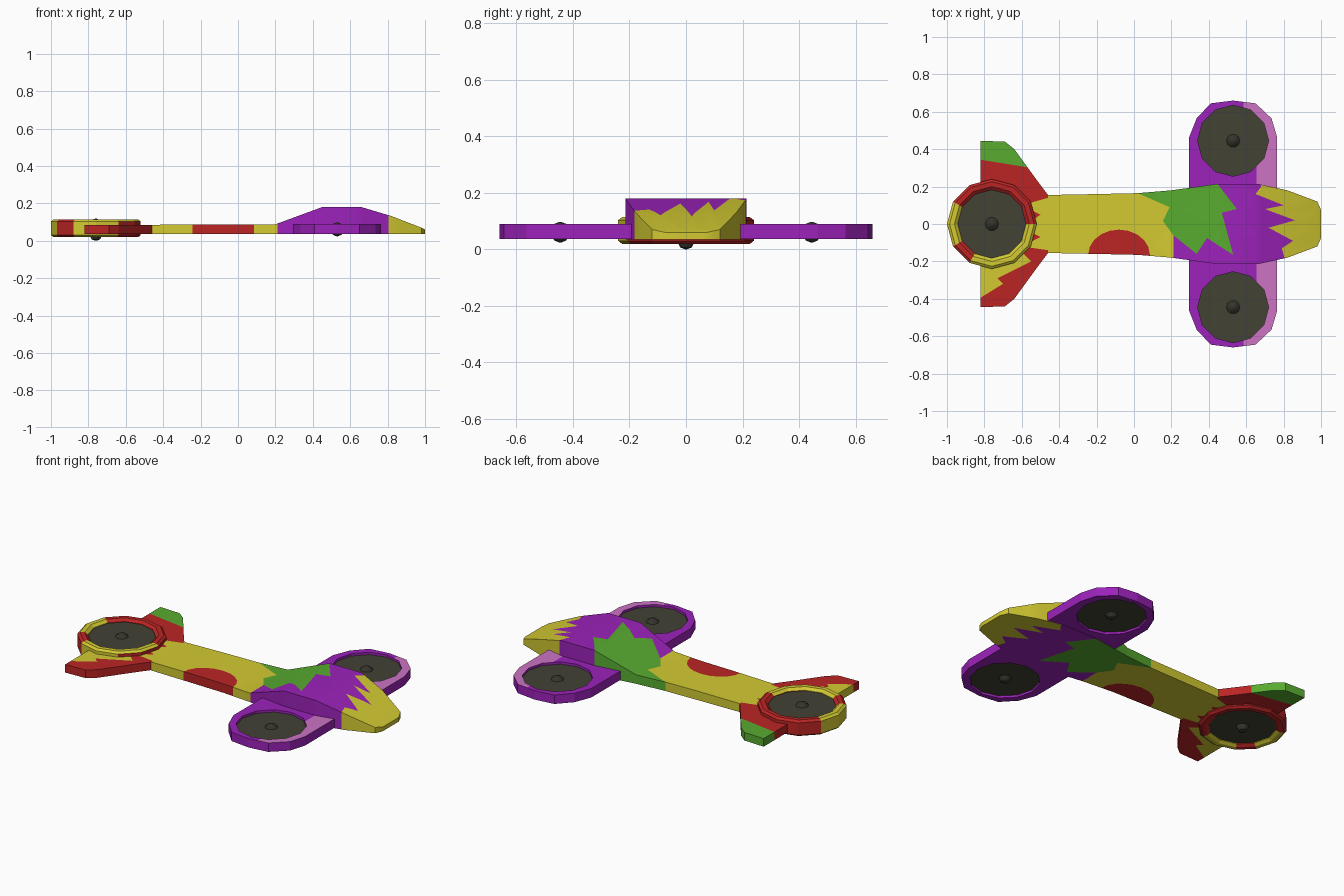
import bpy, bmesh, math
from mathutils import Vector
from mathutils.geometry import tessellate_polygon

if "Cube" in bpy.data.objects:
    bpy.data.objects.remove(bpy.data.objects["Cube"])

COLOURS = {
    "yellow": (.65, .59, .032), "red": (.50, .018, .018), "green": (.098, .41, .03),
    "purple": (.332, .016, .491), "pink": (.604, .174, .552),
    "fan_grey": (.054, .054, .036), "hub_grey": (.034, .033, .024),
}
MATS = {}
for n, c in COLOURS.items():
    MATS[n] = bpy.data.materials.new(n)
    MATS[n].diffuse_color = (*c, 1)
INDEX = {n: i for i, n in enumerate(COLOURS)}


def finish(name, bm, colour_of, smooth=False):
    """Colour faces by a rule and make the object."""
    bmesh.ops.recalc_face_normals(bm, faces=bm.faces)
    bm.normal_update()
    for f in bm.faces:
        f.material_index = INDEX[colour_of(f.calc_center_median(), f.normal)]
    me = bpy.data.meshes.new(name)
    bm.to_mesh(me)
    bm.free()
    for m in MATS.values():
        me.materials.append(m)
    ob = bpy.data.objects.new(name, me)
    bpy.context.collection.objects.link(ob)
    if smooth:
        bpy.ops.object.select_all(action='DESELECT')
        ob.select_set(True)
        bpy.context.view_layer.objects.active = ob
        bpy.ops.object.shade_smooth_by_angle(angle=math.radians(30))


def inside(p, poly):
    hit = False
    for (ax, ay), (bx, by) in zip(poly, poly[1:] + poly[:1]):
        if (ay > p.y) != (by > p.y) and p.x < ax + (p.y - ay) * (bx - ax) / (by - ay):
            hit = not hit
    return hit


def paint(bm, base, patches):
    """Cut the mesh along every patch outline; return the colour rule."""
    for poly, _ in patches:
        for a, b in zip(poly, poly[1:] + poly[:1]):
            bmesh.ops.bisect_plane(bm, geom=bm.verts[:] + bm.edges[:] + bm.faces[:], dist=1e-5,
                                   plane_co=(*a, 0), plane_no=(b[1] - a[1], a[0] - b[0], 0))

    def rule(c, n):
        col = base
        for poly, name in patches:
            if inside(c, poly):
                col = name
        return col
    return rule


def plate(loops, z0, z1):
    """Flat plate from an outline and optional holes."""
    bm = bmesh.new()
    flat = [p for l in loops for p in l]
    lo = [bm.verts.new((x, y, z0)) for x, y in flat]
    hi = [bm.verts.new((x, y, z1)) for x, y in flat]
    for t in tessellate_polygon([[Vector((x, y, 0)) for x, y in l] for l in loops]):
        bm.faces.new([lo[i] for i in t])
        bm.faces.new([hi[i] for i in t])
    s = 0
    for l in loops:
        for i in range(len(l)):
            a, b = s + i, s + (i + 1) % len(l)
            bm.faces.new((lo[a], lo[b], hi[b], hi[a]))
        s += len(l)
    return bm


def circle(x, y, r, n=12):
    return [(x + r * math.cos(i * math.tau / n), y + r * math.sin(i * math.tau / n)) for i in range(n)]


def lathe(x, y, profile, n=12, closed=True):
    """Revolve an (r, z) profile round a vertical axis."""
    bm = bmesh.new()
    rows = []
    for r, z in profile:
        rows.append([bm.verts.new((px, py, z)) for px, py in circle(x, y, r, n)])
    for a, b in zip(rows, rows[1:] + (rows[:1] if closed else [])):
        for i in range(n):
            j = (i + 1) % n
            bm.faces.new((a[i], a[j], b[j], b[i]))
    if not closed:
        bm.faces.new(rows[0])
        bm.faces.new(rows[-1])
    return bm


def fan(name, x, y, r, z0, z1, h0, h1):
    """Fan disc with a rounded hub through it."""
    finish(name + "_disc", plate([circle(x, y, r)], z0, z1), lambda c, n: "fan_grey")
    hub = [(.004, h0), (.022, h0 + .007), (.036, z0), (.036, z1), (.022, h1 - .007), (.004, h1)]
    finish(name + "_hub", lathe(x, y, hub, 10, False), lambda c, n: "hub_grey", True)


# fuselage: box sections lofted along x (x, half width, top height)
STATIONS = [(-.46, .155, .085), (-.2, .16, .088), (.02, .165, .088), (.2, .18, .088),
            (.45, .215, .18), (.66, .215, .18), (.82, .18, .132), (.98, .12, .07), (1, .075, .06)]
bm = bmesh.new()
rings = [[bm.verts.new(p) for p in ((x, -w, .035), (x, w, .035), (x, w, t), (x, -w, t))]
         for x, w, t in STATIONS]
for a, b in zip(rings, rings[1:]):
    for i in range(4):
        j = (i + 1) % 4
        bm.faces.new((a[i], a[j], b[j], b[i]))
bm.faces.new(rings[0])
bm.faces.new(rings[-1])
purple = [(.21, -.3), (1.1, -.3), (1.1, .3), (.21, .3)]
green = [(.45, .3), (.45, .21), (.55, .08), (.47, .06), (.53, -.165), (.39, -.075), (.335, -.16),
         (.21, -.06), (.155, .015), (.19, .09), (.02, .165), (.02, .3)]
nose = [(.68, .3), (.68, .2), (.65, .16), (.80, .10), (.70, .08), (.86, .02), (.72, -.02),
        (.85, -.09), (.79, -.13), (.84, -.3), (1.1, -.3), (1.1, .3)]
spot = [(-.08 + .165 * math.cos(a), -.165 + .135 * math.sin(a))
        for a in (i * math.pi / 10 for i in range(11))] + [(-.245, -.3), (.085, -.3)]
rule = paint(bm, "yellow", [(purple, "purple"), (green, "green"), (nose, "yellow"), (spot, "red")])
finish("fuselage", bm, rule, True)

# tail fins, one each side, meeting on the centre line
tail_yellow = [(-.4, .14), (-.46, .14), (-.6, .1), (-.5, .05), (-.6, -.02), (-.5, -.07),
               (-.6, -.12), (-.46, -.14), (-.4, -.14)]
fin_yellow = [(-.83, -.40), (-.70, -.32), (-.73, -.29), (-.55, -.2), (-.62, -.13), (-.83, -.13)]
fin_green = [(-.83, .345), (-.55, .30), (-.55, .5), (-.83, .5)]
for side, s in (("left", 1), ("right", -1)):
    out = [(-.46, 0), (-.46, .155), (-.52, .235), (-.64, .40), (-.69, .44), (-.82, .445), (-.82, .2)]
    out += [(-.76 + .21 * math.cos(a), .21 * math.sin(a)) for a in (math.pi / 2, math.pi / 3, math.pi / 6, 0)]
    bm = plate([[(x, s * y) for x, y in out]], .037, .085)
    patches = [(tail_yellow, "yellow"), (fin_green, "green") if s > 0 else (fin_yellow, "yellow")]
    finish("tail_fin_" + side, bm, paint(bm, "red", patches))


# tail fan ring, coloured by sector
def ring_colour(c, n):
    i = int(math.degrees(math.atan2(c.y, c.x + .76)) % 360 // 30)
    return "yellow" if i in (5, 6, 8, 9) or (i > 9 and n.z > .5) else "red"


finish("tail_ring", lathe(-.76, 0, [(.183, .03), (.183, .1), (.2, .114), (.226, .114), (.24, .103),
                                    (.24, .03), (.226, .019), (.2, .019)]), ring_colour)
fan("tail_fan", -.76, 0, .186, .034, .097, 0, .118)

# wing pods with a fan hole, pink on the top of the nose-side edge
EDGE = [(.765, .465), (.735, .565), (.65, .645), (.53, .66), (.41, .645), (.335, .565), (.295, .465)]
for side, s in (("left", 1), ("right", -1)):
    out = [(.295, .1), (.765, .1)] + EDGE
    bm = plate([[(x, s * y) for x, y in out], circle(.53, s * .445, .19)], .037, .09)
    stripe = [(.655, 0), (.8, 0), (.8, s * .7), (.585, s * .7), (.585, s * .5), (.655, s * .5)]
    rule = paint(bm, "purple", [(stripe, "pink")])
    finish("wing_pod_" + side, bm,
           lambda c, n, rule=rule: rule(c, n) if n.z > .5 else "purple")
    fan("wing_fan_" + side, .53, s * .445, .192, .05, .076, .024, .097)

for m in bpy.data.materials:
    if m.users and not m.is_grease_pencil:
        m.use_nodes = True
        m.node_tree.nodes["Principled BSDF"].inputs["Base Color"].default_value = m.diffuse_color
